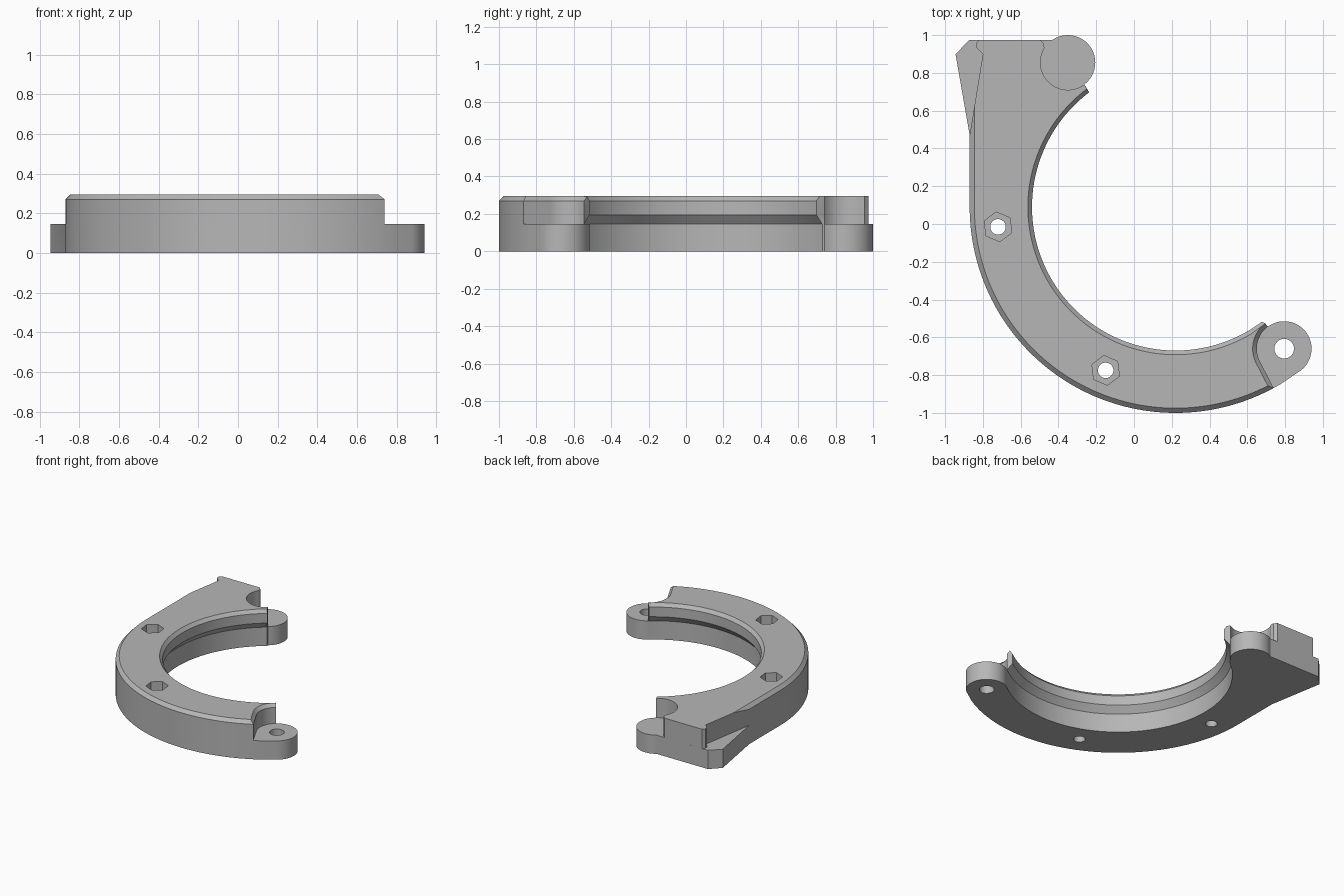
import bpy, bmesh, math

if "Cube" in bpy.data.objects:
    bpy.data.objects.remove(bpy.data.objects["Cube"])

C = (0.22, 0.09)        # ring centre
HINGE = (0.795, -0.66)  # drilled pivot ear
BOSS = (-0.35, 0.855)   # solid pivot ear
EAR_R = 0.145
RO, RI, LIP = 1.09, 0.80, 0.76
STEP, SHOULDER, TOP = 0.145, 0.27, 0.295

grey = bpy.data.materials.new("plain_grey")
grey.diffuse_color = (0.47, 0.47, 0.47, 1)
grey.use_nodes = True
grey.node_tree.nodes["Principled BSDF"].inputs["Base Color"].default_value = grey.diffuse_color


def arc(c, r, a0, a1, n):
    """Points on an arc, angles in degrees."""
    return [(c[0] + r * math.cos(math.radians(a0 + (a1 - a0) * i / n)),
             c[1] + r * math.sin(math.radians(a0 + (a1 - a0) * i / n)))
            for i in range(n + 1)]


def loft(name, levels):
    """Solid through (z, outline) levels of equal point count."""
    bm = bmesh.new()
    rings = [[bm.verts.new((x, y, z)) for x, y in pts] for z, pts in levels]
    n = len(rings[0])
    for a, b in zip(rings, rings[1:]):
        for i in range(n):
            j = (i + 1) % n
            bm.faces.new((a[i], a[j], b[j], b[i]))
    bm.faces.new(rings[0][::-1])
    bm.faces.new(rings[-1])
    bmesh.ops.recalc_face_normals(bm, faces=bm.faces[:])
    me = bpy.data.meshes.new(name)
    bm.to_mesh(me)
    bm.free()
    me.materials.append(grey)
    ob = bpy.data.objects.new(name, me)
    bpy.context.collection.objects.link(ob)
    return ob


def combine(target, tool, op):
    mod = target.modifiers.new(op.lower(), 'BOOLEAN')
    mod.operation, mod.object, mod.solver = op, tool, 'EXACT'
    bpy.context.view_layer.objects.active = target
    bpy.ops.object.modifier_apply(modifier=mod.name)
    bpy.data.objects.remove(tool)


def upper_outline(ri, ro, hr):
    """Raised body: ring, scooped hinge end, scooped boss end, tapered arm."""
    phi = math.radians(27.3)
    reach = ((HINGE[0] - C[0]) * math.cos(phi)
             + (HINGE[1] - C[1]) * math.sin(phi) - hr)
    end = math.degrees(phi - math.acos(reach / ro))
    edge_x = C[0] - ro
    taper_y = 0.47 + (edge_x + 0.87) / 0.07 * 0.43
    pts = arc(C, ro, -180, end, 72)
    pts += arc(HINGE, hr, 207.3, 127, 20)
    pts += arc(C, ri, -53, -233, 96)
    pts += arc(BOSS, EAR_R, -53, -211, 32)
    pts += [(-0.477, 0.955), (-0.497, 0.975), (-0.82, 0.975), (-0.835, 0.957),
            (-0.835, 0.935), (-0.80, 0.90), (edge_x, taper_y)]
    return pts


# base plate with both ears and the flared arm
base = arc(C, RO, -180, -58.9, 72)
base += arc(HINGE, EAR_R, -58.9, 127, 40)
base += arc(C, RI, -53, -233, 96)
base += arc(BOSS, EAR_R, -53, 124, 40)
base += [(-0.87, 0.975), (-0.945, 0.90), (-0.87, 0.47)]
body = loft("clamp_half", [(0, base), (STEP, base)])

# raised body with inner lip and chamfered rim
upper = loft("raised_body", [
    (STEP, upper_outline(RI, RO, EAR_R)),
    (0.195, upper_outline(LIP, RO, EAR_R)),
    (SHOULDER, upper_outline(LIP, RO, EAR_R)),
    (TOP, upper_outline(LIP + 0.022, RO - 0.025, EAR_R + 0.022))])
combine(body, upper, 'UNION')


def drill(c, r, z0, z1, sides, phase=0):
    pts = arc(c, r, phase, phase + 360, sides)[:-1]
    combine(body, loft("cutter", [(z0, pts), (z1, pts)]), 'DIFFERENCE')


# bolt holes with hexagonal nut pockets, then the hinge pin hole
for c in ((-0.72, -0.015), (-0.15, -0.775)):
    drill(c, 0.041, -0.1, 0.5, 32)
    drill(c, 0.079, STEP + 0.002, 0.5, 6, 37)
drill(HINGE, 0.052, -0.1, 0.5, 32)

# crisp edges, smooth curves
bpy.ops.object.select_all(action='DESELECT')
body.select_set(True)
bpy.context.view_layer.objects.active = body
bpy.ops.object.shade_smooth_by_angle(angle=math.radians(25))
